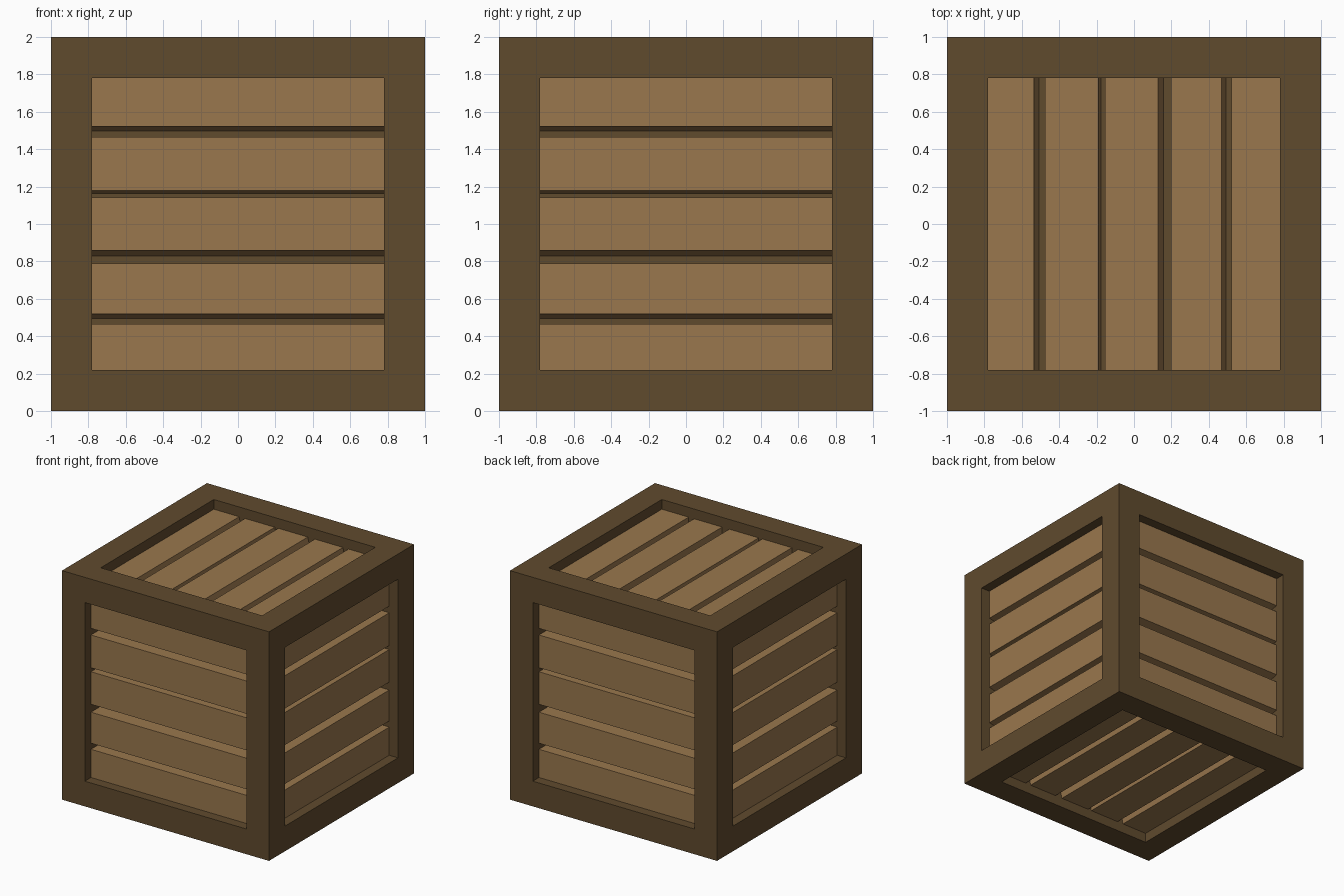
import bpy
import bmesh
from mathutils import Vector, Matrix

cube = bpy.data.objects.get("Cube")
if cube:
    bpy.data.objects.remove(cube, do_unlink=True)

HALF = 1.0        # half the crate size
BORDER = 0.22     # width of the frame
RECESS = 0.085    # plank face below the frame face
FLOOR = 0.215     # slot floor below the frame face
OPEN = HALF - BORDER
SLOTS = [(-0.535, -0.477), (-0.191, -0.156), (0.128, 0.197), (0.468, 0.521)]


def make_material(name, colour):
    mat = bpy.data.materials.new(name)
    mat.use_nodes = True
    mat.diffuse_color = (*colour, 1)
    mat.node_tree.nodes["Principled BSDF"].inputs["Base Color"].default_value = (*colour, 1)
    return mat


def add_object(name, bm, mat):
    bmesh.ops.recalc_face_normals(bm, faces=bm.faces)
    mesh = bpy.data.meshes.new(name)
    bm.to_mesh(mesh)
    bm.free()
    mesh.materials.append(mat)
    obj = bpy.data.objects.new(name, mesh)
    bpy.context.collection.objects.link(obj)
    return obj


dark_wood = make_material("dark_wood", (0.117, 0.069, 0.027))
light_wood = make_material("light_wood", (0.32, 0.185, 0.075))

# Frame: a cube with a deep square recess sunk into every side
bm = bmesh.new()
bmesh.ops.create_cube(bm, size=2 * HALF, matrix=Matrix.Translation((0, 0, HALF)))
panels = list(bm.faces)
bmesh.ops.inset_individual(bm, faces=panels, thickness=BORDER, use_even_offset=True)
sunk = bmesh.ops.extrude_discrete_faces(bm, faces=panels)["faces"]
for face in sunk:
    offset = face.normal * -FLOOR
    bmesh.ops.translate(bm, verts=face.verts, vec=offset)
add_object("crate_frame", bm, dark_wood)


def add_planks(name, across, outward, shift):
    """Five planks on one side, laid next to each other along 'across'."""
    u, n = Vector(across), Vector(outward)
    v = n.cross(u)
    top, low = HALF - RECESS, HALF - FLOOR
    starts = [-OPEN] + [slot[1] + shift for slot in SLOTS]
    ends = [slot[0] + shift for slot in SLOTS] + [OPEN]
    slants = [0.45 * (b - a) for a, b in SLOTS] + [0]
    bm = bmesh.new()
    for a, b, slant in zip(starts, ends, slants):
        # one edge of each plank leans out towards the slot floor
        section = [(a, top), (b, top), (b + slant, low), (a, low)]
        verts = [bm.verts.new(u * p + n * w - v * OPEN + Vector((0, 0, HALF)))
                 for p, w in section]
        face = bm.faces.new(verts)
        grown = bmesh.ops.extrude_face_region(bm, geom=[face], use_keep_orig=True)["geom"]
        moved = [g for g in grown if isinstance(g, bmesh.types.BMVert)]
        bmesh.ops.translate(bm, verts=moved, vec=v * 2 * OPEN)
    add_object(name, bm, light_wood)


# Planks: level on the four walls, running front to back on top and bottom
DOWN, SIDEWAYS = (0, 0, -1), (1, 0, 0)
add_planks("front_planks", DOWN, (0, -1, 0), 0.013)
add_planks("back_planks", DOWN, (0, 1, 0), 0.013)
add_planks("left_planks", DOWN, (1, 0, 0), 0.013)
add_planks("right_planks", DOWN, (-1, 0, 0), 0.013)
add_planks("top_planks", SIDEWAYS, (0, 0, 1), 0)
add_planks("bottom_planks", SIDEWAYS, (0, 0, -1), 0)
